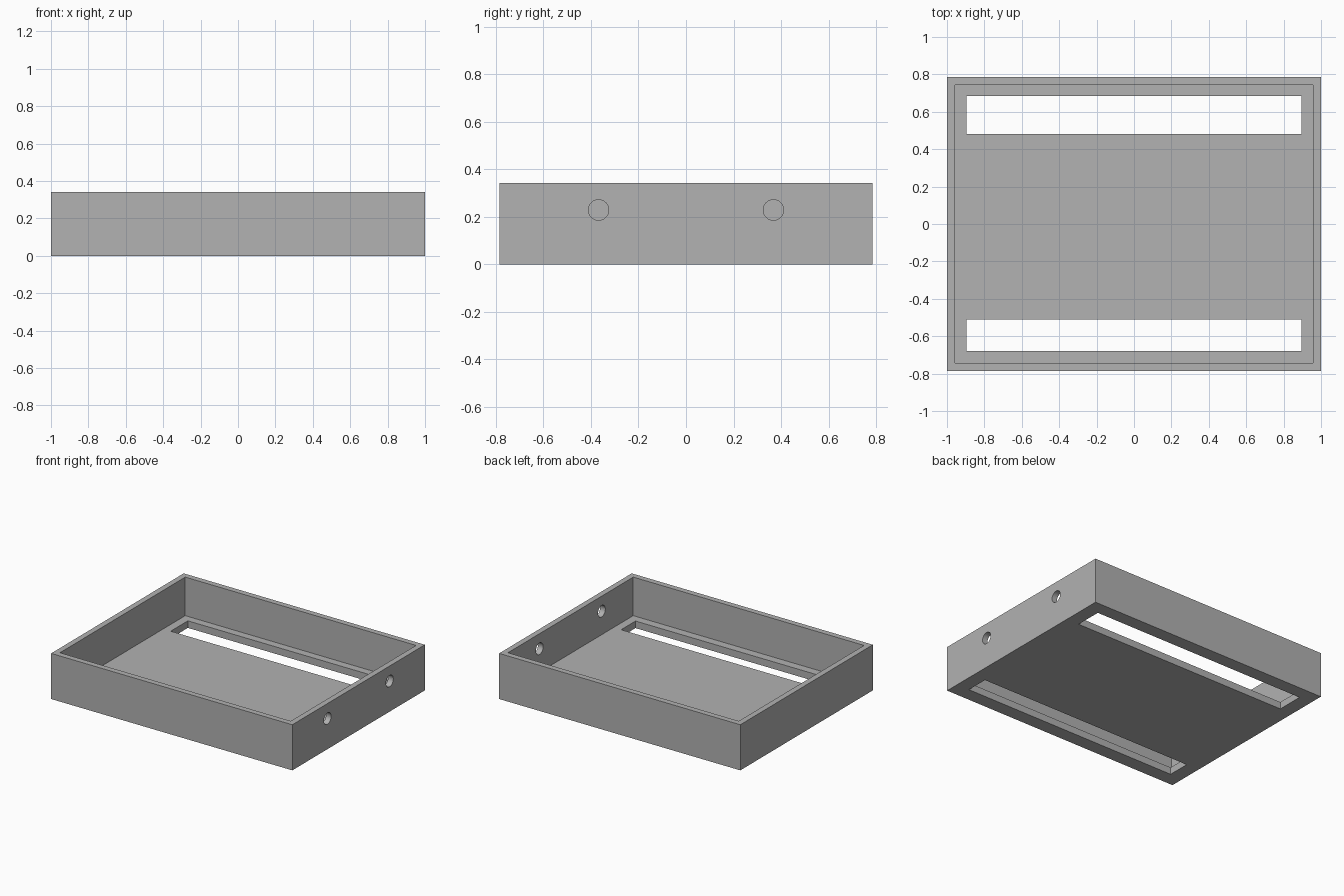
import bpy
import math

if "Cube" in bpy.data.objects:
    bpy.data.objects.remove(bpy.data.objects["Cube"], do_unlink=True)

# Overall dimensions
HALF_X, HALF_Y, HEIGHT = 1.0, 0.785, 0.342
WALL, FLOOR = 0.043, 0.053
SLOT_X = 0.895
HOLE_Y, HOLE_Z, HOLE_RADIUS = 0.368, 0.229, 0.043

grey = bpy.data.materials.new("plain grey")
grey.use_nodes = True
colour = (0.445, 0.445, 0.445, 1)
grey.diffuse_color = colour
grey.node_tree.nodes["Principled BSDF"].inputs["Base Color"].default_value = colour


def box(name, low, high):
    """Axis-aligned box between two corners."""
    bpy.ops.mesh.primitive_cube_add(
        size=1, location=[(a + b) / 2 for a, b in zip(low, high)])
    ob = bpy.context.object
    ob.name = name
    ob.scale = [b - a for a, b in zip(low, high)]
    bpy.ops.object.transform_apply(location=True, rotation=True, scale=True)
    ob.data.materials.append(grey)
    return ob


def cut(target, cutter):
    """Subtract the cutter, then discard it."""
    cutter.hide_render = True
    mod = target.modifiers.new("cut", "BOOLEAN")
    mod.operation = "DIFFERENCE"
    mod.solver = "EXACT"
    mod.object = cutter
    bpy.context.view_layer.objects.active = target
    bpy.ops.object.modifier_apply(modifier=mod.name)
    bpy.data.objects.remove(cutter, do_unlink=True)


# Open tray: outer block with its inside hollowed out
tray = box("tray", (-HALF_X, -HALF_Y, 0), (HALF_X, HALF_Y, HEIGHT))
inner_x, inner_y = HALF_X - WALL, HALF_Y - WALL
cut(tray, box("cavity_cutter", (-inner_x, -inner_y, FLOOR),
              (inner_x, inner_y, HEIGHT + 0.1)))

# Long slots through the floor, front and back
for y0, y1 in ((-0.68, -0.51), (0.481, 0.684)):
    cut(tray, box("slot_cutter", (-SLOT_X, y0, -0.1), (SLOT_X, y1, FLOOR + 0.1)))

# Two round holes through the left wall only
for side in (-1, 1):
    bpy.ops.mesh.primitive_cylinder_add(
        vertices=48, radius=HOLE_RADIUS, depth=0.2,
        location=(HALF_X - WALL / 2, side * HOLE_Y, HOLE_Z),
        rotation=(0, math.pi / 2, 0))
    hole = bpy.context.object
    hole.data.materials.append(grey)
    cut(tray, hole)

# Smooth hole walls, crisp edges
bpy.ops.object.select_all(action="DESELECT")
tray.select_set(True)
bpy.context.view_layer.objects.active = tray
bpy.ops.object.shade_smooth_by_angle(angle=math.radians(30))
